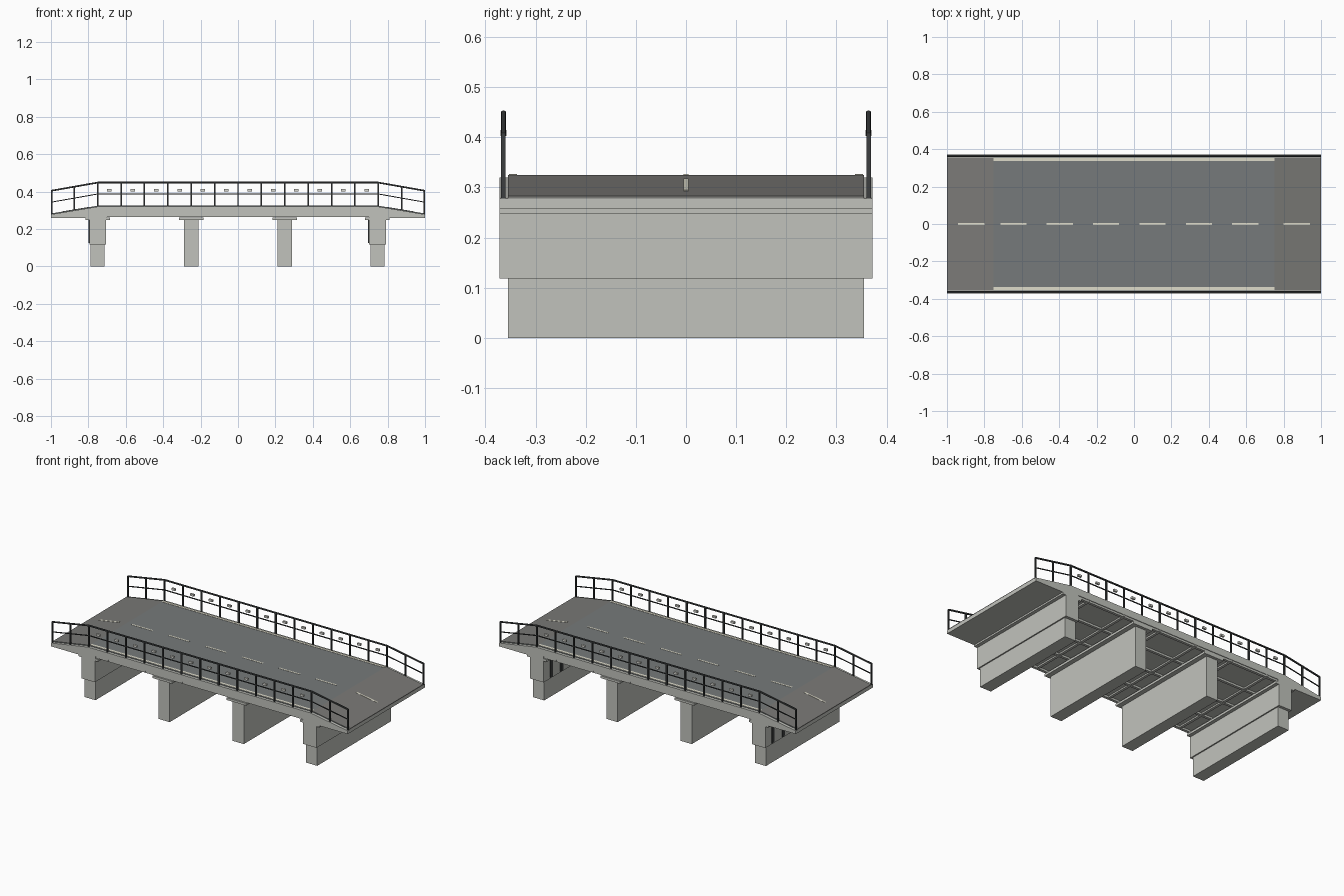
import bpy, bmesh

if "Cube" in bpy.data.objects:
    bpy.data.objects.remove(bpy.data.objects["Cube"])


def material(name, rgb):
    m = bpy.data.materials.new(name)
    m.diffuse_color = (*rgb, 1)
    m.use_nodes = True
    m.node_tree.nodes["Principled BSDF"].inputs["Base Color"].default_value = m.diffuse_color
    return m


CONCRETE = material("concrete", (0.535, 0.545, 0.505))
ASPHALT = material("asphalt", (0.18, 0.195, 0.197))
RAMP = material("ramp_asphalt", (0.195, 0.193, 0.183))
PAINT = material("road_paint", (0.74, 0.72, 0.60))
STEEL = material("dark_steel", (0.045, 0.049, 0.05))
REFLECT = material("reflector_grey", (0.70, 0.70, 0.65))


def finish(name, bm, mat):
    bmesh.ops.recalc_face_normals(bm, faces=bm.faces)
    me = bpy.data.meshes.new(name)
    bm.to_mesh(me)
    bm.free()
    me.materials.append(mat)
    ob = bpy.data.objects.new(name, me)
    bpy.context.collection.objects.link(ob)
    return ob


def add_prism(bm, profile, y0, y1):
    """Extrude an x-z outline from y0 to y1."""
    front = [bm.verts.new((x, y0, z)) for x, z in profile]
    back = [bm.verts.new((x, y1, z)) for x, z in profile]
    bm.faces.new(front)
    bm.faces.new(back[::-1])
    n = len(profile)
    for i in range(n):
        j = (i + 1) % n
        bm.faces.new((front[i], back[i], back[j], front[j]))


def add_box(bm, x0, x1, y0, y1, z0, z1):
    add_prism(bm, [(x0, z0), (x1, z0), (x1, z1), (x0, z1)], y0, y1)


def deck_z(x, end, mid):
    """Height on a line that is flat in the middle and slopes down at the ramps."""
    t = max(0, (abs(x) - 0.75) / 0.25)
    return mid + (end - mid) * t


def strip(xs, end, mid, thick):
    """Closed band of constant thickness following the deck line."""
    top = [(x, deck_z(x, end, mid)) for x in xs]
    return top + [(x, z - thick) for x, z in reversed(top)]


XS = [-1, -0.75, 0.75, 1]

# Deck slab with ramped ends
bm = bmesh.new()
add_prism(bm, [(-1, 0.258), (-0.70, 0.258), (-0.70, 0.277), (0.70, 0.277), (0.70, 0.258),
               (1, 0.258), (1, 0.278), (0.75, 0.32), (-0.75, 0.32), (-1, 0.278)], -0.372, 0.372)
finish("deck_slab", bm, CONCRETE)

# Road surface, with the two sloping ramps in a warmer grey
bm = bmesh.new()
add_prism(bm, strip(XS, 0.283, 0.325, 0.007), -0.355, 0.355)
road = finish("road_surface", bm, ASPHALT)
road.data.materials.append(RAMP)
for f in road.data.polygons:
    if abs(f.center.x) > 0.76:
        f.material_index = 1

# Edge lines and centre dashes
bm = bmesh.new()
for s in (-1, 1):
    add_box(bm, -0.75, 0.75, s * 0.345 - 0.008, s * 0.345 + 0.008, 0.324, 0.3265)
finish("edge_lines", bm, PAINT)

bm = bmesh.new()
for c in [-0.87] + [-0.645 + 0.248 * i for i in range(6)] + [0.87]:
    add_prism(bm, strip([c - 0.07, c + 0.07], 0.2843, 0.3263, 0.002), -0.005, 0.005)
finish("centre_dashes", bm, PAINT)

# Piers under the middle spans
for side, x in (("left", -0.25), ("right", 0.25)):
    bm = bmesh.new()
    add_box(bm, x - 0.0375, x + 0.0375, -0.355, 0.355, 0, 0.25)
    finish(side + "_pier", bm, CONCRETE)

# Abutments: narrow footing, wider upper wall with dark upright strips
for side, x in (("left", -0.75), ("right", 0.745)):
    bm = bmesh.new()
    add_box(bm, x - 0.0375, x + 0.0375, -0.355, 0.355, 0, 0.118)
    finish(side + "_footing", bm, CONCRETE)
    bm = bmesh.new()
    add_box(bm, x - 0.045, x + 0.045, -0.372, 0.372, 0.118, 0.25)
    finish(side + "_abutment_wall", bm, CONCRETE)
    bm = bmesh.new()
    for i in range(-3, 4):
        y = i * 0.1
        add_box(bm, x - 0.049, x - 0.044, y - 0.012, y + 0.012, 0.125, 0.248)
    finish(side + "_abutment_strips", bm, STEEL)

# Bearing caps on every support
bm = bmesh.new()
for x in (-0.75, -0.25, 0.25, 0.745):
    add_box(bm, x - 0.066, x + 0.066, -0.372, 0.372, 0.248, 0.262)
finish("bearing_caps", bm, CONCRETE)

# Longitudinal girders and cross beams under the slab
bm = bmesh.new()
for y in (-0.36, -0.178, 0, 0.178, 0.36):
    add_box(bm, -0.75, 0.75, y - 0.008, y + 0.008, 0.265, 0.279)
finish("girders", bm, CONCRETE)

bm = bmesh.new()
for i in range(6):
    x = -0.625 + 0.25 * i
    add_box(bm, x - 0.008, x + 0.008, -0.37, 0.37, 0.268, 0.279)
finish("cross_beams", bm, CONCRETE)

# Railings on both edges
for side, s in (("front", -1), ("back", 1)):
    y = s * 0.364
    bm = bmesh.new()
    for i in range(17):
        x = -1 + 0.125 * i
        w = 0.004
        xc = max(-1 + w, min(1 - w, x))
        add_box(bm, xc - w, xc + w, y - 0.0045, y + 0.0045,
                deck_z(x, 0.276, 0.318), deck_z(x, 0.403, 0.448))
    finish(side + "_railing_posts", bm, STEEL)

    bm = bmesh.new()
    add_prism(bm, strip(XS, 0.409, 0.453, 0.009), y - 0.005, y + 0.005)
    top = finish(side + "_top_rail", bm, STEEL)
    bev = top.modifiers.new("rounding", "BEVEL")
    bev.width = 0.003
    bev.segments = 2

    bm = bmesh.new()
    add_prism(bm, strip(XS, 0.346, 0.390, 0.005), y - 0.0025, y + 0.0025)
    finish(side + "_middle_rail", bm, STEEL)

    # Small reflectors between the posts
    bm = bmesh.new()
    for i in range(12):
        x = -0.6875 + 0.125 * i
        add_box(bm, x - 0.012, x + 0.012, y - 0.006, y + 0.006, 0.402, 0.414)
    finish(side + "_reflectors", bm, REFLECT)
